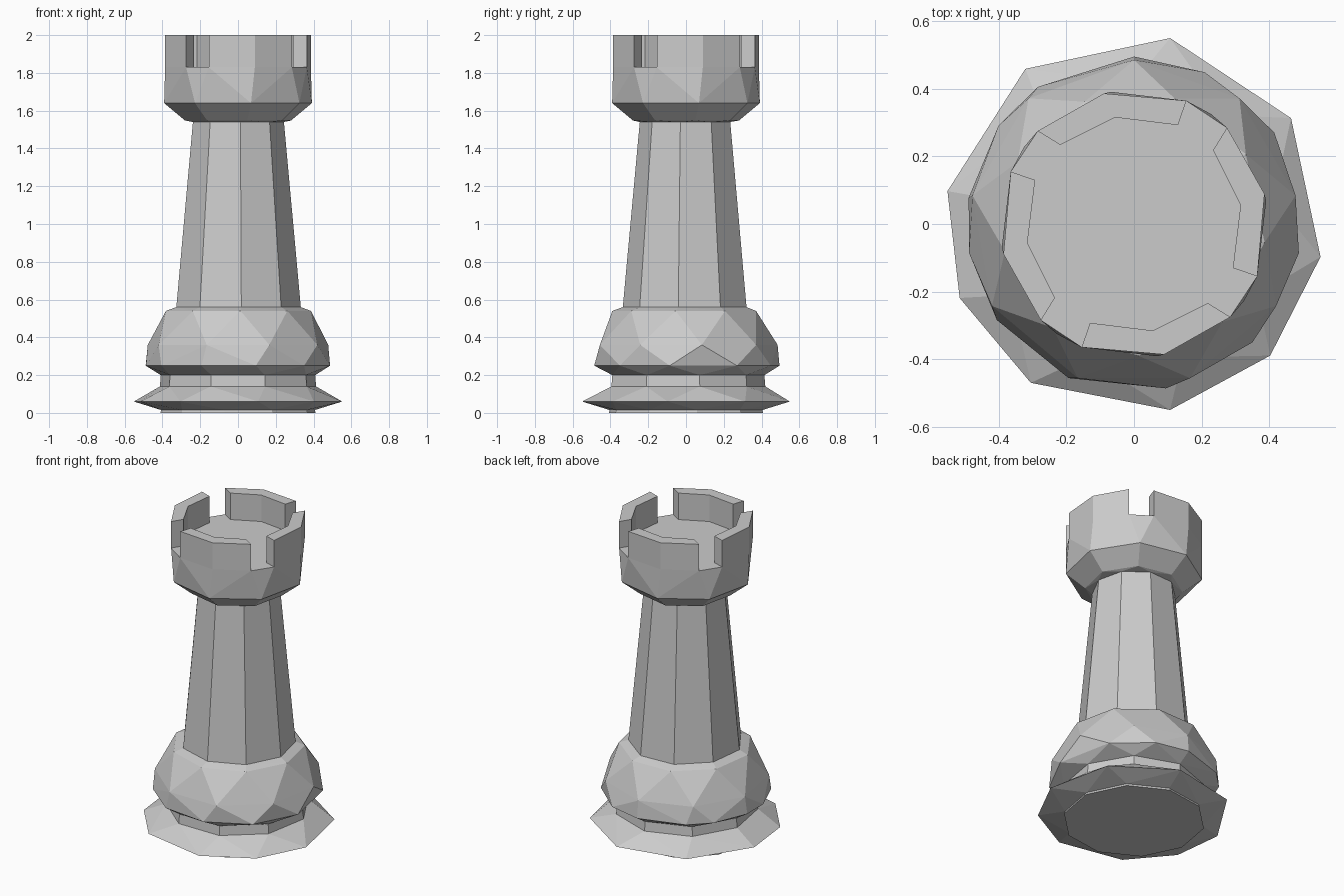
import bpy, bmesh
from math import cos, sin, radians

if "Cube" in bpy.data.objects:
    bpy.data.objects.remove(bpy.data.objects["Cube"])


def even(n, phase):
    return [phase + 360 * i / n for i in range(n)]


def ring(bm, r, z, angles):
    """Ring of (angle, vertex) pairs, sorted counter-clockwise."""
    return [(a, bm.verts.new((r * cos(radians(a)), r * sin(radians(a)), z)))
            for a in sorted(a % 360 for a in angles)]


def zip_rings(bm, low, high):
    """Triangulate between two rings that may have different side counts."""
    n, m = len(low), len(high)
    a0 = low[0][0]
    diff = [(h[0] - a0 + 180) % 360 - 180 for h in high]
    s = min(range(m), key=lambda k: abs(diff[k]))
    la = [(low[i % n][0] + 360 * (i // n), low[i % n][1]) for i in range(n + 1)]
    ha = []
    for k in range(m + 1):
        j = (s + k) % m
        ang = a0 + diff[s] + (high[j][0] - high[s][0]) % 360 + (360 if k == m else 0)
        ha.append((ang, high[j][1]))
    i = j = 0
    while i < n or j < m:
        if j == m or (i < n and la[i][0] + la[i + 1][0] <= ha[j][0] + ha[j + 1][0]):
            bm.faces.new((la[i][1], la[i + 1][1], ha[j][1]))
            i += 1
        else:
            bm.faces.new((la[i][1], ha[j + 1][1], ha[j][1]))
            j += 1


def stack(bm, profile):
    rings = [ring(bm, *p) for p in profile]
    for low, high in zip(rings, rings[1:]):
        zip_rings(bm, low, high)
    return rings


def finish(bm, name):
    mesh = bpy.data.meshes.new(name)
    bm.to_mesh(mesh)
    bm.free()
    bpy.context.collection.objects.link(bpy.data.objects.new(name, mesh))


RIM = [79, 34, -10, -44, -79, -123, -157, 170, 125]
BULGE = [90, 65, 33, -10, -45, -79, -113, -145, -170, 171, 144, 125]
neck_low = (0.415, 0.20, even(9, 10))
shaft_low = (0.335, 0.56, even(9, -7))
shaft_top = (0.245, 1.54, even(9, -7))

# Base disc with sharp rim
bm = bmesh.new()
rings = stack(bm, [(0.415, 0.0, even(10, 8)), (0.41, 0.015, even(10, 8)),
                   (0.56, 0.06, RIM), (0.42, 0.14, even(9, 10)), neck_low])
bm.faces.new([v for _, v in reversed(rings[0])])
finish(bm, "base_disc")

# Rounded bulge above the disc
bm = bmesh.new()
stack(bm, [neck_low, (0.495, 0.25, BULGE), (0.485, 0.36, even(9, 10)),
           (0.39, 0.54, even(9, -8)), shaft_low])
finish(bm, "lower_bulge")

# Tapered shaft
bm = bmesh.new()
stack(bm, [shaft_low, shaft_top])
finish(bm, "shaft")

# Crown with four notches
bm = bmesh.new()
FLOOR, TOP = 1.83, 2.0
outer_a = [a + 90 * k for k in range(4) for a in (-23, 13, 46)]
inner_a = [a + 90 * k for k in range(4) for a in (-24, 10, 43)]
rings = stack(bm, [shaft_top, (0.285, 1.548, even(8, 10)),
                   (0.397, 1.64, even(8, 10)), (0.396, FLOOR, outer_a)])


def in_order(pairs, angles):
    table = dict(pairs)
    return [table[a % 360] for a in angles]


o = in_order(rings[-1], outer_a)
i_ = in_order(ring(bm, 0.32, FLOOR, inner_a), inner_a)
ot = in_order(ring(bm, 0.396, TOP, outer_a), outer_a)
it = in_order(ring(bm, 0.32, TOP, inner_a), inner_a)
bm.faces.new(i_)
for k in range(0, 12, 3):
    for a, b in ((k, k + 1), (k + 1, k + 2)):
        bm.faces.new((o[a], o[b], ot[b], ot[a]))
        bm.faces.new((i_[b], i_[a], it[a], it[b]))
        bm.faces.new((ot[a], ot[b], it[b], it[a]))
    e, n = k + 2, (k + 3) % 12
    bm.faces.new((i_[k], o[k], ot[k], it[k]))
    bm.faces.new((o[e], i_[e], it[e], ot[e]))
    bm.faces.new((o[e], o[n], i_[n], i_[e]))
finish(bm, "crown")
